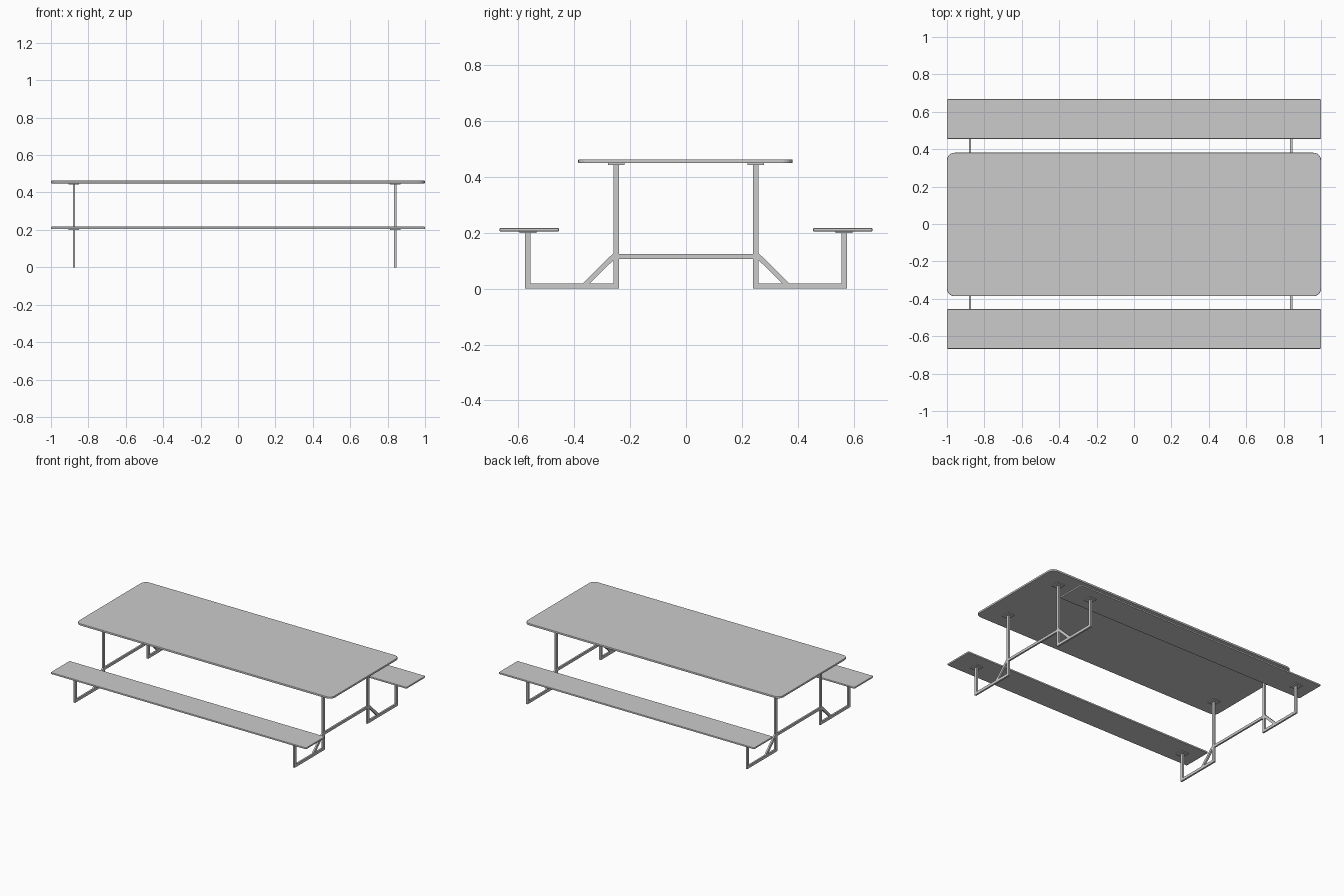
import bpy, bmesh
from mathutils import Vector

if "Cube" in bpy.data.objects:
    bpy.data.objects.remove(bpy.data.objects["Cube"])

TUBE_X = 0.012            # tube thickness along x
FRAMES = (("left", -0.877), ("right", 0.841))
SIDES = (("front", -1), ("back", 1))


def finish(name, bm):
    bmesh.ops.recalc_face_normals(bm, faces=bm.faces)
    me = bpy.data.meshes.new(name)
    bm.to_mesh(me)
    bm.free()
    ob = bpy.data.objects.new(name, me)
    bpy.context.collection.objects.link(ob)
    return ob


def box(name, x, y, z, corner=0.0, segs=4, edge=0.0):
    """Box from ranges, with optional rounded vertical corners and softened rims."""
    bm = bmesh.new()
    bmesh.ops.create_cube(bm, size=1)
    for v in bm.verts:
        v.co = Vector([r[0] if c < 0 else r[1] for c, r in zip(v.co, (x, y, z))])
    if corner:
        vert = [e for e in bm.edges if abs(e.verts[0].co.z - e.verts[1].co.z) > 1e-5]
        bmesh.ops.bevel(bm, geom=vert, offset=corner, segments=segs,
                        profile=0.5, affect='EDGES')
    ob = finish(name, bm)
    if edge:
        mod = ob.modifiers.new("soft_rim", 'BEVEL')
        mod.width, mod.segments = edge, 2
        mod.limit_method, mod.angle_limit = 'ANGLE', 1.0
    return ob


def profile(name, pts, x, side):
    """Extrude a y-z outline along x; side = -1 mirrors it to the front."""
    bm = bmesh.new()
    f = bm.faces.new([bm.verts.new((x - TUBE_X / 2, side * y, z)) for y, z in pts])
    ext = bmesh.ops.extrude_face_region(bm, geom=[f], use_keep_orig=True)
    verts = [g for g in ext["geom"] if isinstance(g, bmesh.types.BMVert)]
    bmesh.ops.translate(bm, verts=verts, vec=(TUBE_X, 0, 0))
    return finish(name, bm)


# table top and benches
box("table_top", (-1, 1), (-0.386, 0.381), (0.449, 0.463), 0.04, 6, 0.003)
for s, k in SIDES:
    y = sorted((k * 0.455, k * 0.667))
    box(s + "_bench_seat", (-1, 1), y, (0.205, 0.217), 0.005, 2, 0.003)

# tube outlines: leg + floor rail + bench post, and the diagonal brace
LEG = [(0.24, 0.444), (0.24, 0), (0.576, 0), (0.576, 0.2),
       (0.556, 0.2), (0.556, 0.019), (0.26, 0.019), (0.26, 0.444)]
BRACE = [(0.26, 0.127), (0.26, 0.102), (0.344, 0.019), (0.37, 0.019)]

for f, x in FRAMES:
    for s, k in SIDES:
        profile(f"{f}_{s}_leg", LEG, x, k)
        profile(f"{f}_{s}_brace", BRACE, x, k)
        # mounting plates under the top and the seat
        for part, yc, z in (("top", 0.25, 0.449), ("seat", 0.566, 0.205)):
            box(f"{f}_{s}_{part}_plate", (x - 0.028, x + 0.028),
                (k * yc - 0.03, k * yc + 0.03), (z - 0.006, z))
    # crossbar between the legs
    box(f + "_crossbar", (x - TUBE_X / 2, x + TUBE_X / 2), (-0.24, 0.24), (0.107, 0.125))
